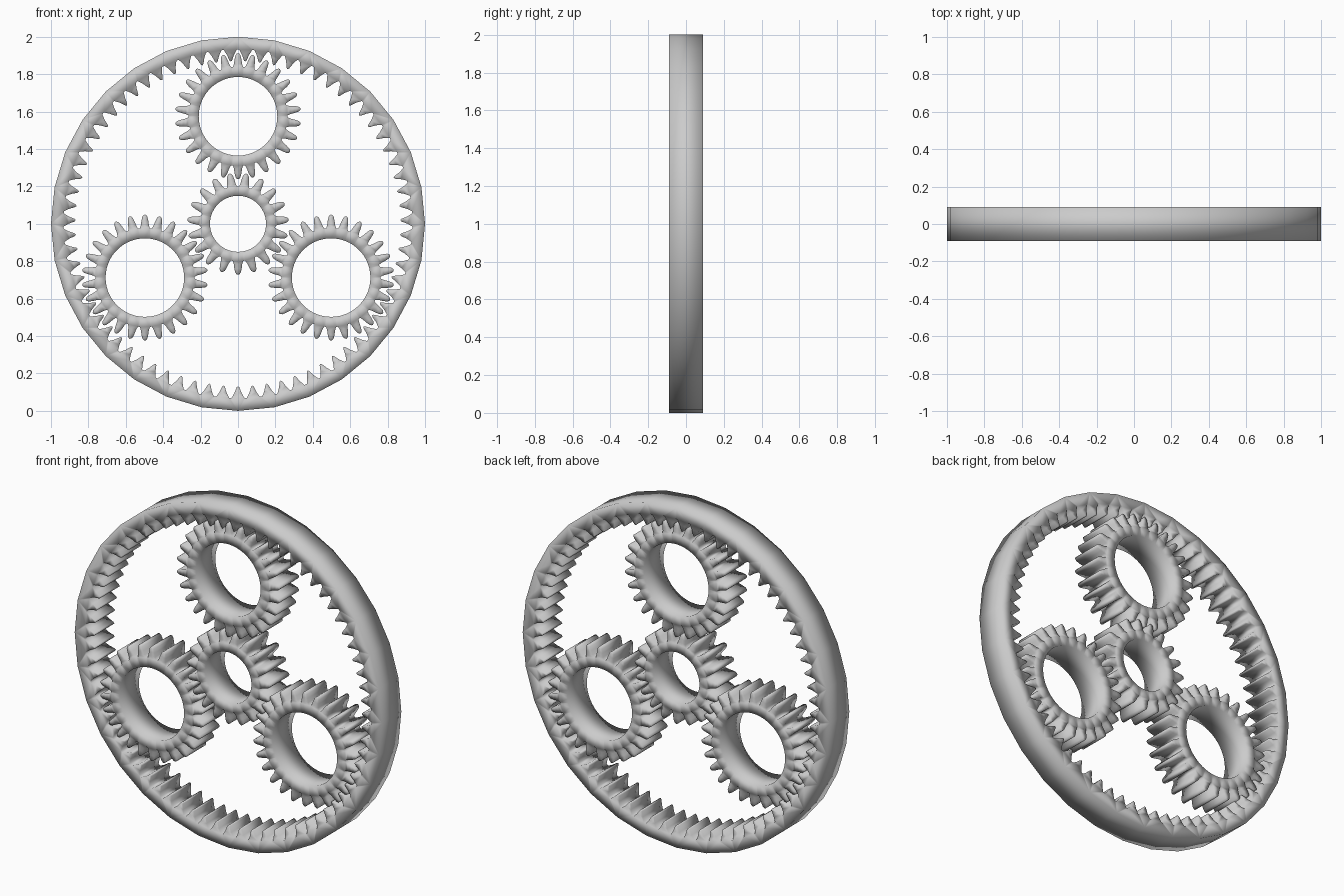
import bpy, bmesh
from math import sin, cos, pi, tau

if "Cube" in bpy.data.objects:
    bpy.data.objects.remove(bpy.data.objects["Cube"])

HALF = 0.09   # half thickness of every gear


def circle(radius, sides):
    return [(radius * cos(tau * i / sides + pi / 2), radius * sin(tau * i / sides + pi / 2))
            for i in range(sides)]


def toothed(count, profile, start):
    """Repeat one tooth, given as (pitch fraction, radius), around a circle."""
    pts = []
    for i in range(count):
        for frac, r in profile:
            a = start + tau * (i + frac) / count
            pts.append((r * cos(a), r * sin(a)))
    return pts


def plate(name, loops, x, z):
    """Fill between an outer and an inner outline and give it thickness along y."""
    bm = bmesh.new()
    edges = []
    for pts in loops:
        vs = [bm.verts.new((px, -HALF, pz)) for px, pz in pts]
        edges += [bm.edges.new((vs[i - 1], vs[i])) for i in range(len(vs))]
    bmesh.ops.triangle_fill(bm, use_beauty=True, use_dissolve=False,
                            edges=edges, normal=(0, -1, 0))
    ext = bmesh.ops.extrude_face_region(bm, geom=bm.faces[:], use_keep_orig=True)
    moved = [g for g in ext["geom"] if isinstance(g, bmesh.types.BMVert)]
    bmesh.ops.translate(bm, verts=moved, vec=(0, 2 * HALF, 0))
    bmesh.ops.recalc_face_normals(bm, faces=bm.faces[:])
    for f in bm.faces:
        f.smooth = True
    me = bpy.data.meshes.new(name)
    bm.to_mesh(me)
    bm.free()
    ob = bpy.data.objects.new(name, me)
    ob.location = (x, 0, z)
    bpy.context.collection.objects.link(ob)
    return ob


def spur_gear(name, teeth, root, tip, hole, x, z):
    h = tip - root
    half = [(-0.42, root), (-0.32, root + 0.22 * h), (-0.25, root + 0.55 * h),
            (-0.17, root + 0.85 * h), (-0.08, tip - 0.03 * h)]
    profile = half + [(0, tip)] + [(-f, r) for f, r in reversed(half)]
    plate(name, [toothed(teeth, profile, -pi / 2), circle(hole, teeth * 2)], x, z)


# Outer ring with inward teeth
ring_tooth = [(-0.42, 0.932), (-0.24, 0.905), (-0.09, 0.874), (0, 0.868),
              (0.09, 0.874), (0.24, 0.905), (0.42, 0.932)]
plate("ring_gear", [circle(1.0, 32), toothed(71, ring_tooth, -pi / 2)], 0, 1)

# Central gear
spur_gear("sun_gear", 19, 0.2, 0.272, 0.15, 0, 1)

# Three orbiting gears
for i in range(3):
    a = pi / 2 + i * tau / 3
    spur_gear(f"planet_gear_{i + 1}", 26, 0.265, 0.337, 0.21,
              0.575 * cos(a), 1 + 0.575 * sin(a))
